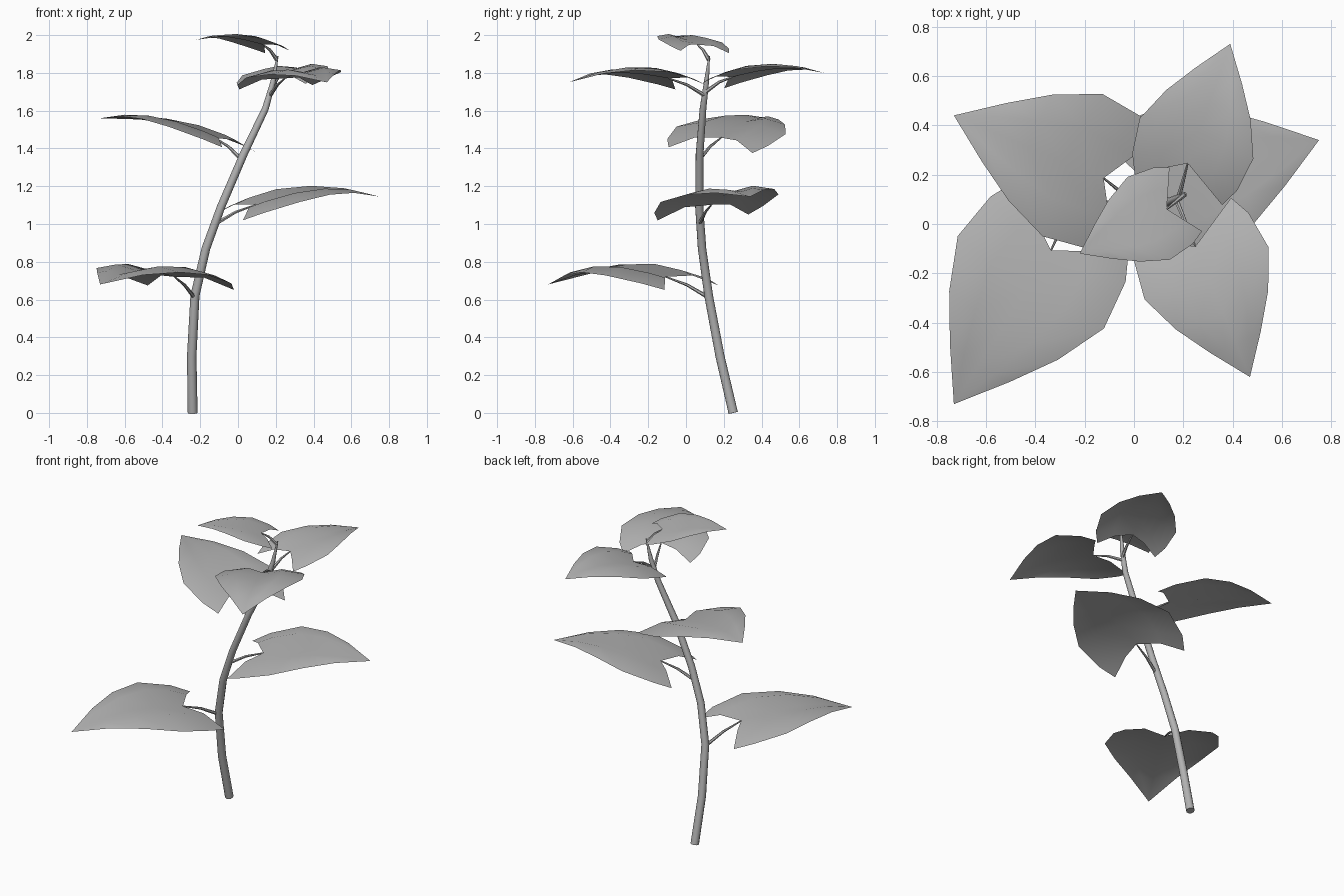
import bpy, bmesh
from mathutils import Vector

cube = bpy.data.objects.get("Cube")
if cube:
    bpy.data.objects.remove(cube, do_unlink=True)

grey = bpy.data.materials.new("plain_grey")
grey.use_nodes = True
GREY = (0.45, 0.45, 0.45, 1)
grey.diffuse_color = GREY
grey.node_tree.nodes["Principled BSDF"].inputs["Base Color"].default_value = GREY


def add_object(name, bm):
    mesh = bpy.data.meshes.new(name)
    bm.to_mesh(mesh)
    bm.free()
    mesh.materials.append(grey)
    obj = bpy.data.objects.new(name, mesh)
    bpy.context.collection.objects.link(obj)
    bpy.ops.object.select_all(action="DESELECT")
    obj.select_set(True)
    bpy.context.view_layer.objects.active = obj
    bpy.ops.object.shade_smooth_by_angle(angle=0.9)
    return obj


def tube(name, points, sides):
    """Tapering tube through (x, y, z, radius) points."""
    bm = bmesh.new()
    centres = [Vector(p[:3]) for p in points]
    rings = []
    for i, centre in enumerate(centres):
        ahead = centres[min(i + 1, len(centres) - 1)] - centres[max(i - 1, 0)]
        side = ahead.cross(Vector((0.3, 1, 0.1))).normalized()
        up = ahead.normalized().cross(side)
        turn = bmesh.ops.create_circle(bm, segments=sides, radius=points[i][3])["verts"]
        for v in turn:
            v.co = centre + side * v.co.x + up * v.co.y
        rings.append(turn)
    for a, b in zip(rings, rings[1:]):
        for k in range(sides):
            n = (k + 1) % sides
            bm.faces.new((a[k], a[n], b[n], b[k]))
    for ring in (rings[0], rings[-1]):
        bm.faces.new(ring)
    bmesh.ops.recalc_face_normals(bm, faces=bm.faces)
    return add_object(name, bm)


# Heart-shaped outline rows: distance along rib, distance along edge, half width
ROWS = [(0.18, 0.0, 0.30), (0.25, 0.12, 0.36), (0.40, 0.35, 0.39),
        (0.60, 0.58, 0.29), (0.80, 0.78, 0.16), (1.0, 1.0, 0.0)]
ACROSS = (-1, -0.5, 0, 0.5, 1)


def leaf(name, base, tip, heights, tilt, root):
    """Creased heart leaf arching through base, middle and tip heights."""
    base, tip = Vector(base), Vector(tip)
    axis = tip - base
    length = axis.length
    side = Vector((-axis.y, axis.x))
    z0, zm, z1 = heights

    def surface(rib, edge, width, v):
        u = rib + (edge - rib) * abs(v)
        flat = base + axis * u + side * (width * v)
        arch = z0 * (1 - u) * (1 - 2 * u) + 4 * zm * u * (1 - u) + z1 * u * (2 * u - 1)
        fold = -0.1 * width * length * abs(2 * abs(v) - 1)
        return Vector((flat.x, flat.y, arch + fold + tilt * v * width / 0.39))

    bm = bmesh.new()
    grid = [[bm.verts.new(surface(*row, v)) for v in ACROSS] for row in ROWS[:-1]]
    point = bm.verts.new(surface(*ROWS[-1], 0))
    for a, b in zip(grid, grid[1:]):
        for k in range(4):
            bm.faces.new((a[k + 1], a[k], b[k], b[k + 1]))
    for k in range(4):
        bm.faces.new((grid[-1][k + 1], grid[-1][k], point))
    add_object(name, bm)

    # Leaf stalk from the stem to the notch, bowing upwards
    start, end = Vector(root), surface(*ROWS[0], 0)
    bend = start.lerp(end, 0.5) + Vector((0, 0, 0.012))
    tube(name + "_stalk", [(*start, 0.011), (*bend, 0.008), (*end, 0.004)], 6)


# Main stem
tube("stem", [(-0.24, 0.25, 0.0, 0.026), (-0.245, 0.18, 0.3, 0.025),
              (-0.228, 0.12, 0.62, 0.024), (-0.17, 0.085, 0.87, 0.023),
              (-0.09, 0.07, 1.09, 0.022), (0.03, 0.072, 1.37, 0.021),
              (0.145, 0.09, 1.61, 0.018), (0.185, 0.108, 1.75, 0.014),
              (0.21, 0.123, 1.89, 0.004)], 10)

# Leaves from bottom to top
leaf("lowest_leaf", (-0.25, 0.03), (-0.73, -0.73), (0.69, 0.785, 0.68), -0.015,
     (-0.23, 0.12, 0.61))
leaf("lower_left_leaf", (-0.05, 0.09), (0.75, 0.34), (1.06, 1.19, 1.145), 0.02,
     (-0.12, 0.07, 1.0))
leaf("middle_right_leaf", (0.01, 0.13), (-0.73, 0.44), (1.415, 1.555, 1.56), 0.02,
     (0.02, 0.07, 1.34))
leaf("upper_front_leaf", (0.20, 0.025), (0.47, -0.62), (1.745, 1.825, 1.75), 0.015,
     (0.17, 0.1, 1.68))
leaf("upper_back_leaf", (0.18, 0.14), (0.39, 0.73), (1.75, 1.84, 1.80), -0.015,
     (0.18, 0.105, 1.7))
leaf("top_leaf", (0.21, 0.10), (-0.22, -0.12), (1.925, 2.0, 1.975), 0.008,
     (0.205, 0.12, 1.87))
